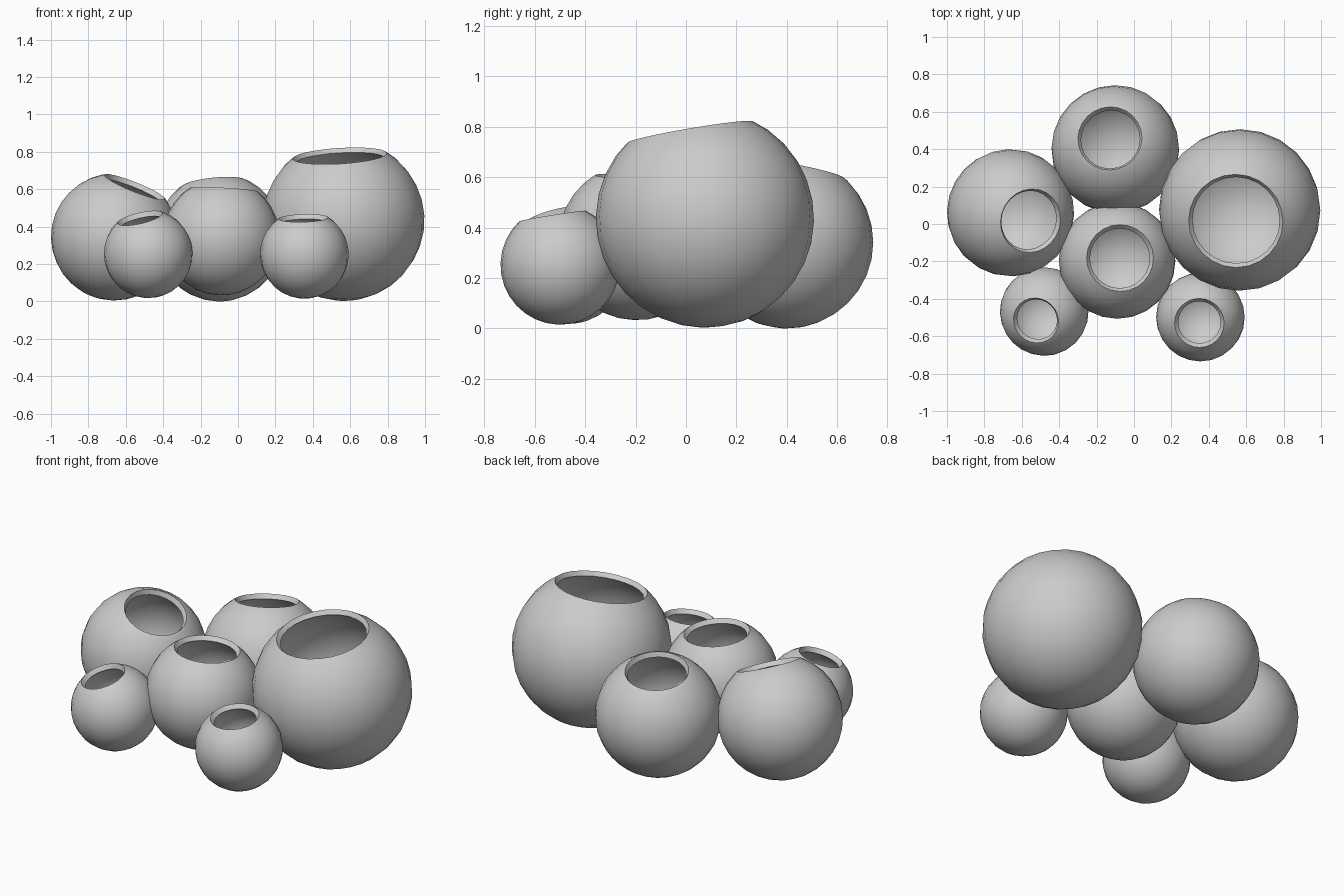
import bpy, bmesh, math
from mathutils import Vector

cube = bpy.data.objects.get("Cube")
if cube:
    bpy.data.objects.remove(cube)

# Single clay colour
clay = bpy.data.materials.new("grey_clay")
clay.use_nodes = True
GREY = (0.6, 0.6, 0.6, 1)
clay.diffuse_color = GREY
clay.node_tree.nodes["Principled BSDF"].inputs["Base Color"].default_value = GREY


def hollow_pot(name, centre, radius, tilt, hole_radius):
    """Spherical shell, its top cut off square to the tilt direction."""
    axis = Vector(tilt).normalized()
    bm = bmesh.new()
    bmesh.ops.create_uvsphere(bm, u_segments=24, v_segments=16, radius=radius)
    rim = math.sqrt(radius ** 2 - hole_radius ** 2)
    bmesh.ops.bisect_plane(bm, geom=bm.verts[:] + bm.edges[:] + bm.faces[:],
                           plane_co=(0, 0, rim), plane_no=(0, 0, 1), clear_outer=True)
    turn = Vector((0, 0, 1)).rotation_difference(axis).to_matrix()
    bmesh.ops.rotate(bm, verts=bm.verts, cent=(0, 0, 0), matrix=turn)
    mesh = bpy.data.meshes.new(name)
    bm.to_mesh(mesh)
    bm.free()
    mesh.materials.append(clay)
    pot = bpy.data.objects.new(name, mesh)
    pot.location = centre
    bpy.context.collection.objects.link(pot)

    # Wall thickness grows inwards
    wall = pot.modifiers.new("wall", 'SOLIDIFY')
    wall.thickness = 0.03
    wall.offset = -1
    bpy.ops.object.select_all(action='DESELECT')
    pot.select_set(True)
    bpy.context.view_layer.objects.active = pot
    bpy.ops.object.modifier_apply(modifier="wall")
    bpy.ops.object.shade_smooth_by_angle(angle=math.radians(35))


# Cluster of pots: centre, radius, opening direction, opening radius
hollow_pot("large_pot", (0.565, 0.075, 0.435), 0.432, (-0.06, -0.17, 1), 0.255)
hollow_pot("back_pot", (-0.10, 0.40, 0.342), 0.342, (-0.1, 0.2, 1), 0.175)
hollow_pot("right_pot", (-0.66, 0.06, 0.345), 0.34, (0.4, -0.16, 1), 0.175)
hollow_pot("middle_pot", (-0.09, -0.195, 0.345), 0.312, (0.06, 0.05, 1), 0.18)
hollow_pot("small_right_pot", (-0.48, -0.468, 0.255), 0.237, (-0.23, -0.25, 1), 0.125)
hollow_pot("small_left_pot", (0.355, -0.498, 0.252), 0.237, (-0.03, -0.16, 1), 0.133)
